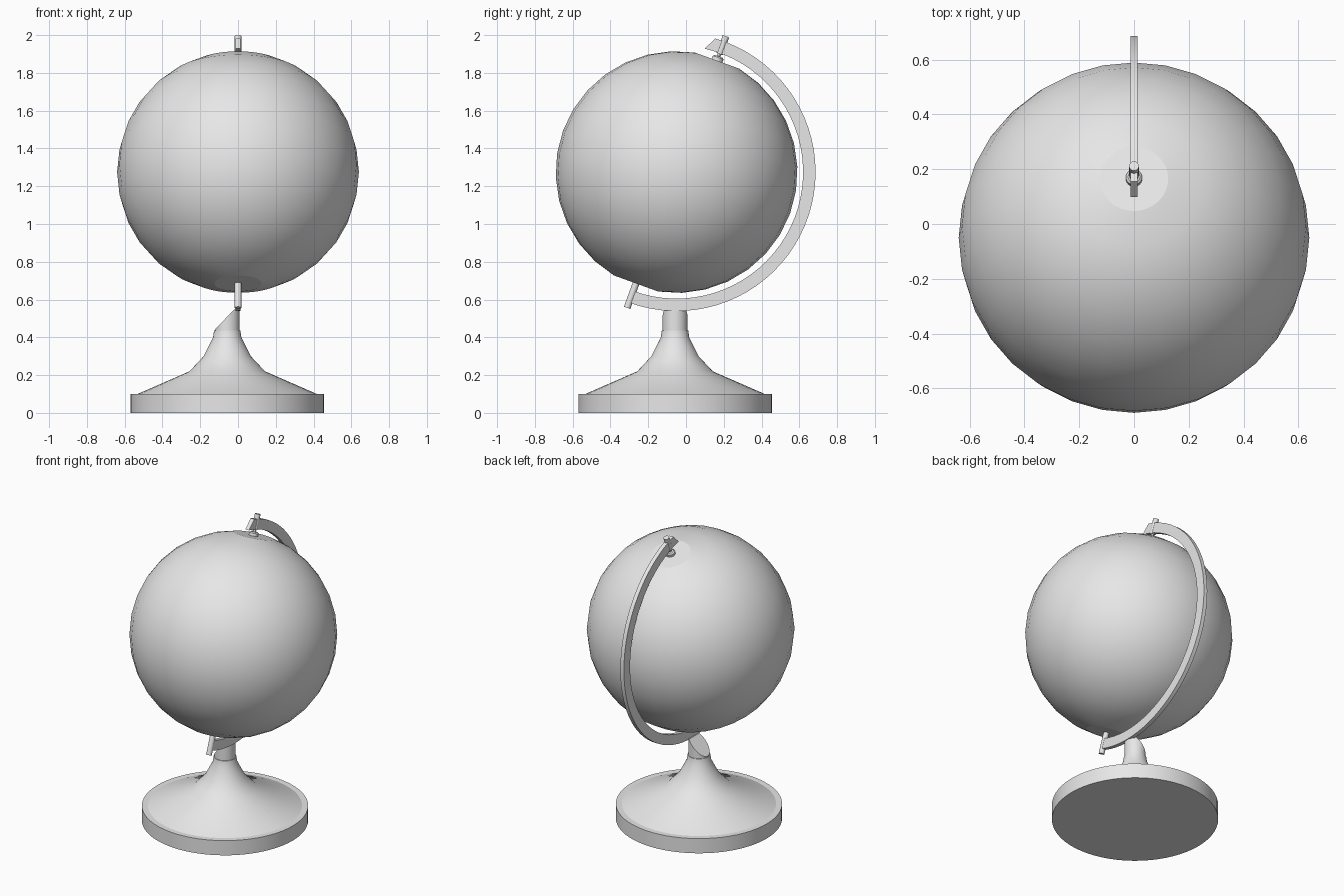
import bpy, bmesh, math
from mathutils import Vector, Matrix

if "Cube" in bpy.data.objects:
    bpy.data.objects.remove(bpy.data.objects["Cube"])

grey = bpy.data.materials.new("light grey")
grey.use_nodes = True
grey.diffuse_color = (0.8, 0.8, 0.8, 1)
grey.node_tree.nodes["Principled BSDF"].inputs["Base Color"].default_value = (0.8, 0.8, 0.8, 1)

CENTRE = Vector((0, -0.05, 1.275))
TILT = math.radians(20)
RADIUS = 0.64
# Tilted frame of the globe axis
AXIS = Matrix.Translation(CENTRE) @ Matrix.Rotation(-TILT, 4, 'X')
FOOT = Matrix.Translation((-0.057, -0.058, 0))


def finish(name, bm, matrix=Matrix(), angle=30):
    bmesh.ops.recalc_face_normals(bm, faces=bm.faces)
    mesh = bpy.data.meshes.new(name)
    bm.to_mesh(mesh)
    bm.free()
    mesh.transform(matrix)
    mesh.materials.append(grey)
    obj = bpy.data.objects.new(name, mesh)
    bpy.context.collection.objects.link(obj)
    bpy.ops.object.select_all(action='DESELECT')
    obj.select_set(True)
    bpy.context.view_layer.objects.active = obj
    bpy.ops.object.shade_smooth_by_angle(angle=math.radians(angle))
    return obj


def turned(profile, sides):
    """Closed lathe shape from (radius, height) points, capped at both ends."""
    bm = bmesh.new()
    rings = []
    for r, z in profile:
        angles = [2 * math.pi * i / sides for i in range(sides)]
        rings.append([bm.verts.new((r * math.cos(a), r * math.sin(a), z)) for a in angles])
    for low, high in zip(rings, rings[1:]):
        for i in range(sides):
            j = (i + 1) % sides
            bm.faces.new((low[i], low[j], high[j], high[i]))
    bm.faces.new(rings[0][::-1])
    bm.faces.new(rings[-1])
    return bm


# Globe with flat polar caps
steps = [math.pi * i / 16 for i in range(1, 16)]
globe = finish("globe", turned([(RADIUS * math.sin(a), -RADIUS * math.cos(a)) for a in steps], 32), AXIS)
for face in globe.data.polygons:
    if len(face.vertices) > 4:
        face.use_smooth = False

# Round base flaring up into the neck
finish("base", turned([(0.512, 0), (0.512, 0.1)], 64), FOOT)
finish("flared_neck", turned([(0.475, 0.1), (0.2, 0.22), (0.125, 0.3),
                              (0.075, 0.4), (0.07, 0.435)], 48), FOOT, 40)

# Column with one side of its top sliced off at a slant
column = turned([(0.066, 0.42), (0.066, 0.547)], 32)
cut = bmesh.ops.bisect_plane(column, geom=column.verts[:] + column.edges[:] + column.faces[:],
                             plane_co=(-0.066, 0, 0.44), plane_no=(-1.05, 0, 1), clear_outer=True)
bmesh.ops.holes_fill(column, edges=[e for e in column.edges if e.is_boundary])
finish("column", column, FOOT)

# Curved arm: a rectangular section swept round the globe, with a pointed top end
arm = bmesh.new()
INNER, OUTER, HALF, COUNT = 0.67, 0.736, 0.0135, 40
sections = []
for i in range(COUNT + 1):
    t = i / COUNT
    ring = []
    for r, start, x in ((INNER, 12.8, -HALF), (INNER, 12.8, HALF),
                        (OUTER, 16.2, HALF), (OUTER, 16.2, -HALF)):
        a = math.radians(start + (200 - start) * t)
        ring.append(arm.verts.new((x, r * math.sin(a), r * math.cos(a))))
    sections.append(ring)
for one, two in zip(sections, sections[1:]):
    for k in range(4):
        n = (k + 1) % 4
        arm.faces.new((one[k], one[n], two[n], two[k]))
arm.faces.new(sections[0])
arm.faces.new(sections[-1][::-1])
finish("curved_arm", arm, Matrix.Translation(CENTRE))

# Pivot pins, thin spindle and collar along the tilted axis
finish("top_pin", turned([(0.018, 0.665), (0.018, 0.765)], 16), AXIS)
finish("bottom_pin", turned([(0.018, -0.765), (0.018, -0.62)], 16), AXIS)
finish("top_spindle", turned([(0.01, 0.62), (0.01, 0.67)], 12), AXIS)
finish("top_collar", turned([(0.03, 0.62), (0.03, 0.645), (0.022, 0.652)], 16), AXIS)
